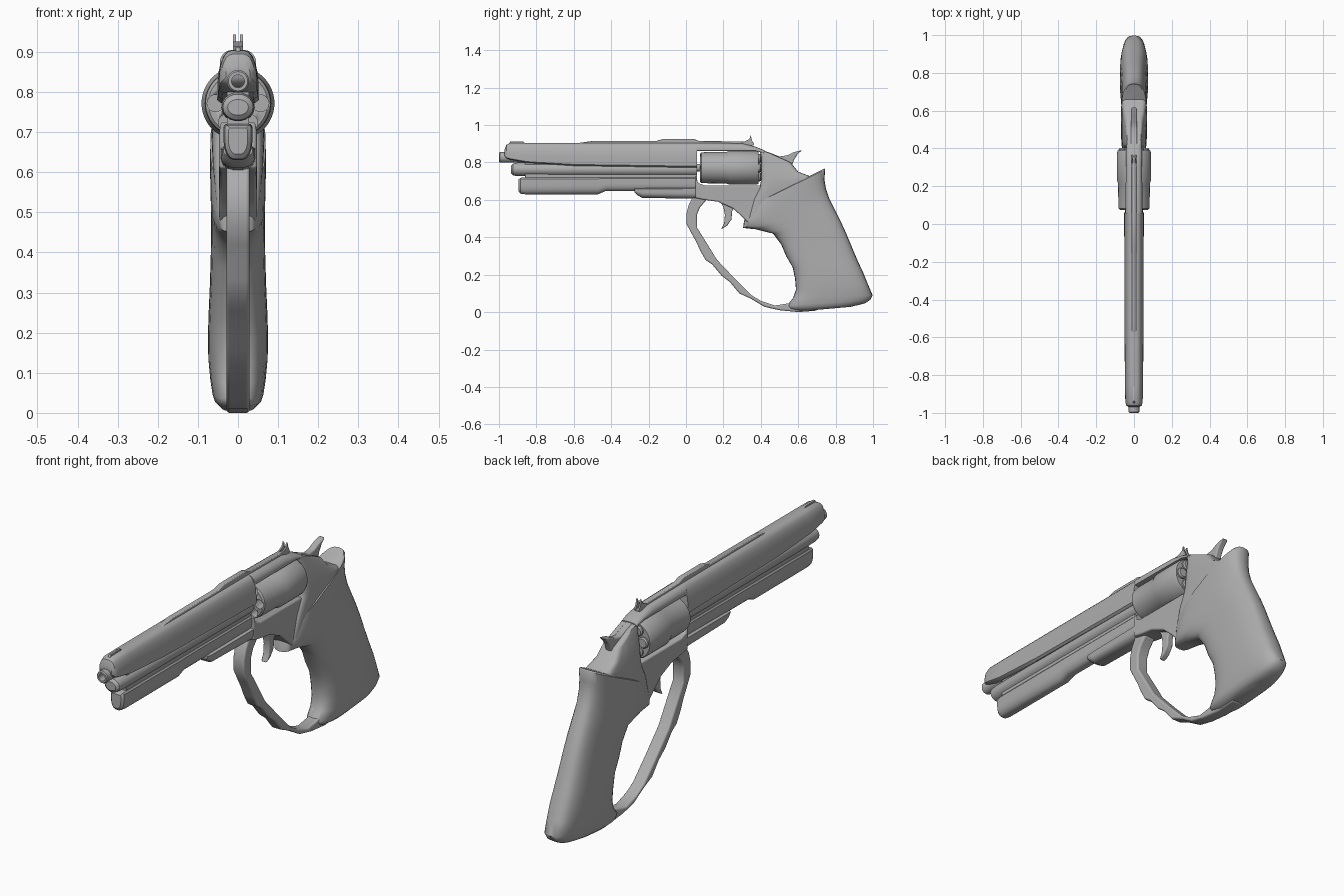
import bpy, bmesh, math
from mathutils import Vector

grey = bpy.data.materials.new("steel grey")
grey.diffuse_color = (0.42, 0.42, 0.42, 1)


def finish(name, bm, angle=35):
    bmesh.ops.recalc_face_normals(bm, faces=bm.faces)
    me = bpy.data.meshes.new(name)
    bm.to_mesh(me)
    bm.free()
    me.materials.append(grey)
    ob = bpy.data.objects.new(name, me)
    bpy.context.collection.objects.link(ob)
    bpy.ops.object.select_all(action='DESELECT')
    ob.select_set(True)
    bpy.context.view_layer.objects.active = ob
    bpy.ops.object.shade_smooth_by_angle(angle=math.radians(angle))
    return ob


def skin(name, rings, angle=35):
    """Closed surface through equal rings of points."""
    bm = bmesh.new()
    vs = [[bm.verts.new(p) for p in r] for r in rings]
    n = len(vs[0])
    for a, b in zip(vs, vs[1:]):
        for i in range(n):
            j = (i + 1) % n
            bm.faces.new((a[i], a[j], b[j], b[i]))
    bm.faces.new(vs[0])
    bm.faces.new(vs[-1])
    return finish(name, bm, angle)


def slab(name, outline, hw, bevel=0.008, x=0):
    """Side outline (y, z) given thickness, with rounded rims."""
    ob = skin(name, [[(x + s * hw, y, z) for y, z in outline] for s in (-1, 1)], 45)
    m = ob.modifiers.new("rim", 'BEVEL')
    m.width, m.segments, m.limit_method, m.angle_limit = bevel, 3, 'ANGLE', math.radians(50)
    return ob


def lathe(name, profile, z, x=0, sides=32):
    """Turned part along y; profile is (radius, y)."""
    t = [2 * math.pi * i / sides for i in range(sides)]
    return skin(name, [[(x + r * math.cos(a), y, z + r * math.sin(a)) for a in t] for r, y in profile])


def pillar(name, rows, power, n=32):
    """Stack of rounded sections: front point, back point, half width."""
    rings = []
    for f, b, hw in rows:
        f, b = Vector((0, *f)), Vector((0, *b))
        ring = []
        for i in range(n):
            a = 2 * math.pi * i / n
            c, s = math.cos(a), math.sin(a)
            u = math.copysign(abs(c) ** (2 / power), c)
            p = (f + b) / 2 + (b - f) / 2 * u
            p.x = hw * math.copysign(abs(s) ** (2 / power), s)
            ring.append(p)
        rings.append(ring)
    return skin(name, rings, 50)


def bar(name, stations, section):
    """Half section (x, z in 0..1) mirrored and swept along y; station is y, bottom, top, half width."""
    full = section + [(-x, z) for x, z in reversed(section)]
    return skin(name, [[(x * hw, y, zb + z * (zt - zb)) for x, z in full]
                       for y, zb, zt, hw in stations])


DOME = [(0.8, 0), (1, 0.06), (1, 0.38), (0.95, 0.56), (0.85, 0.73), (0.72, 0.87), (0.55, 0.96), (0.3, 1)]
KEEL = [(0.3, 0), (0.6, 0.06), (0.82, 0.18), (0.95, 0.34), (1, 0.52), (1, 0.92), (0.85, 1)]
OVAL = [(math.cos(a), 0.5 + 0.5 * math.sin(a)) for a in [math.radians(d) for d in range(-82, 83, 20)]]

# Barrel group
bar("barrel_shroud", [(-0.97, 0.835, 0.87, 0.03), (-0.96, 0.822, 0.895, 0.041), (-0.94, 0.815, 0.904, 0.046),
                      (-0.85, 0.798, 0.905, 0.048), (-0.6, 0.782, 0.905, 0.05), (0.06, 0.772, 0.905, 0.052)], DOME)
lathe("muzzle", [(0.018, -0.85), (0.018, -1), (0.024, -1), (0.028, -0.995), (0.028, -0.85)][::-1][:4]
      + [(0.016, -1), (0.016, -0.93)], 0.827, sides=24)
bar("middle_rod", [(-0.935, 0.742, 0.782, 0.026), (-0.925, 0.73, 0.795, 0.038), (-0.9, 0.727, 0.8, 0.041),
                   (0.06, 0.725, 0.8, 0.042)], OVAL)
bar("ejector_lug", [(-0.895, 0.645, 0.71, 0.024), (-0.885, 0.633, 0.718, 0.033), (-0.86, 0.63, 0.72, 0.036),
                    (-0.47, 0.63, 0.72, 0.036), (-0.43, 0.647, 0.72, 0.036), (0.06, 0.647, 0.72, 0.036)], KEEL)
slab("barrel_core", [(-0.86, 0.68), (-0.86, 0.85), (0.06, 0.85), (0.06, 0.68)], 0.028, 0.002)
bar("lower_lug", [(-0.275, 0.64, 0.66, 0.036), (-0.26, 0.625, 0.66, 0.04), (-0.235, 0.611, 0.662, 0.042),
                  (0.09, 0.605, 0.665, 0.044)], KEEL)

# Sights and top rail
slab("top_rail", [(-0.57, 0.895), (-0.57, 0.905), (-0.5, 0.915), (-0.16, 0.915), (-0.12, 0.926), (0.04, 0.926),
                  (0.07, 0.915), (0.3, 0.912), (0.36, 0.9), (0.36, 0.89)], 0.013, 0.003)
slab("front_sight", [(-0.95, 0.895), (-0.94, 0.912), (-0.87, 0.912), (-0.85, 0.895)], 0.006, 0.002)
for side, name in ((-1, "left"), (1, "right")):
    slab("rear_sight_" + name, [(0.27, 0.9), (0.32, 0.915), (0.338, 0.925), (0.346, 0.944), (0.352, 0.92),
                                (0.365, 0.895)], 0.004, 0.001, side * 0.009)

# Frame around the cylinder window
bar("top_strap", [(0.055, 0.862, 0.905, 0.045), (0.3, 0.862, 0.902, 0.043), (0.37, 0.862, 0.885, 0.042),
                  (0.42, 0.85, 0.865, 0.04)], DOME)
slab("lower_frame", [(0.05, 0.61), (0.05, 0.73), (0.065, 0.69), (0.1, 0.678), (0.41, 0.678), (0.5, 0.66),
                     (0.5, 0.55), (0.34, 0.47), (0.3, 0.51), (0.25, 0.555), (0.17, 0.59), (0.1, 0.6)], 0.047, 0.012)
pillar("rear_frame", [((0.33, 0.5), (0.6, 0.6), 0.056), ((0.36, 0.6), (0.66, 0.67), 0.063),
                      ((0.395, 0.67), (0.69, 0.715), 0.066), ((0.402, 0.71), (0.66, 0.728), 0.064),
                      ((0.402, 0.77), (0.6, 0.75), 0.056), ((0.402, 0.83), (0.56, 0.8), 0.045),
                      ((0.39, 0.87), (0.46, 0.845), 0.036)], 6)

# Rotating cylinder with six bored chambers
Z = 0.772
drum = lathe("cylinder", [(0.074, 0.075), (0.081, 0.082), (0.083, 0.1), (0.084, 0.215), (0.091, 0.235),
                          (0.091, 0.375), (0.086, 0.388)], Z, sides=48)
for k in range(6):
    a = math.radians(60 * k)
    x, z = 0.056 * math.cos(a), Z + 0.056 * math.sin(a)
    cutter = lathe(f"chamber_cutter_{k}", [(0.021, 0.0), (0.021, 0.2)], z, x, 20)
    cutter.hide_render = True
    cutter.hide_set(True)
    m = drum.modifiers.new("chamber", 'BOOLEAN')
    m.operation, m.object, m.solver = 'DIFFERENCE', cutter, 'EXACT'
    lathe(f"cartridge_rim_{k}", [(0.025, 0.38), (0.025, 0.395), (0.02, 0.402)], z, x, 20)
lathe("cylinder_axle", [(0.02, 0.03), (0.02, 0.42)], Z, sides=20)

# Hammer and trigger
slab("hammer", [(0.42, 0.8), (0.4, 0.868), (0.45, 0.852), (0.5, 0.832), (0.54, 0.838), (0.575, 0.855), (0.62, 0.866),
                (0.595, 0.842), (0.578, 0.815), (0.568, 0.785), (0.55, 0.75)], 0.016, 0.006)
slab("trigger", [(0.18, 0.6), (0.2, 0.56), (0.208, 0.52), (0.204, 0.475), (0.188, 0.443), (0.22, 0.462),
                 (0.243, 0.495), (0.247, 0.54), (0.27, 0.58)], 0.016, 0.006)

# Trigger guard sweeping down to the grip base
slab("trigger_guard", [(0.04, 0.62), (0.015, 0.575), (0.003, 0.53), (0.003, 0.47), (0.03, 0.42), (0.055, 0.375),
                       (0.075, 0.33), (0.105, 0.278), (0.14, 0.255), (0.19, 0.195), (0.235, 0.16), (0.285, 0.1),
                       (0.35, 0.07), (0.42, 0.028), (0.5, 0.01), (0.6, 0.0), (0.7, 0.008), (0.7, 0.03),
                       (0.59, 0.1), (0.555, 0.048), (0.475, 0.035), (0.4, 0.06), (0.35, 0.09), (0.26, 0.18),
                       (0.165, 0.28), (0.11, 0.37), (0.06, 0.45), (0.058, 0.52), (0.075, 0.56), (0.11, 0.6)],
     0.029, 0.008)

# Grip
pillar("grip", [((0.61, 0.004), (0.88, 0.028), 0.042), ((0.55, 0.018), (0.955, 0.046), 0.058),
                ((0.54, 0.035), (0.985, 0.065), 0.064), ((0.572, 0.075), (0.998, 0.09), 0.069),
                ((0.588, 0.12), (0.972, 0.15), 0.074), ((0.583, 0.18), (0.948, 0.21), 0.075),
                ((0.57, 0.24), (0.92, 0.27), 0.073), ((0.535, 0.3), (0.888, 0.345), 0.07),
                ((0.51, 0.36), (0.857, 0.42), 0.068), ((0.465, 0.42), (0.825, 0.49), 0.067),
                ((0.37, 0.443), (0.79, 0.56), 0.067), ((0.305, 0.45), (0.765, 0.61), 0.068),
                ((0.31, 0.485), (0.748, 0.66), 0.069), ((0.335, 0.545), (0.74, 0.71), 0.07),
                ((0.352, 0.57), (0.744, 0.762), 0.069), ((0.37, 0.583), (0.74, 0.768), 0.06)], 2.9)
